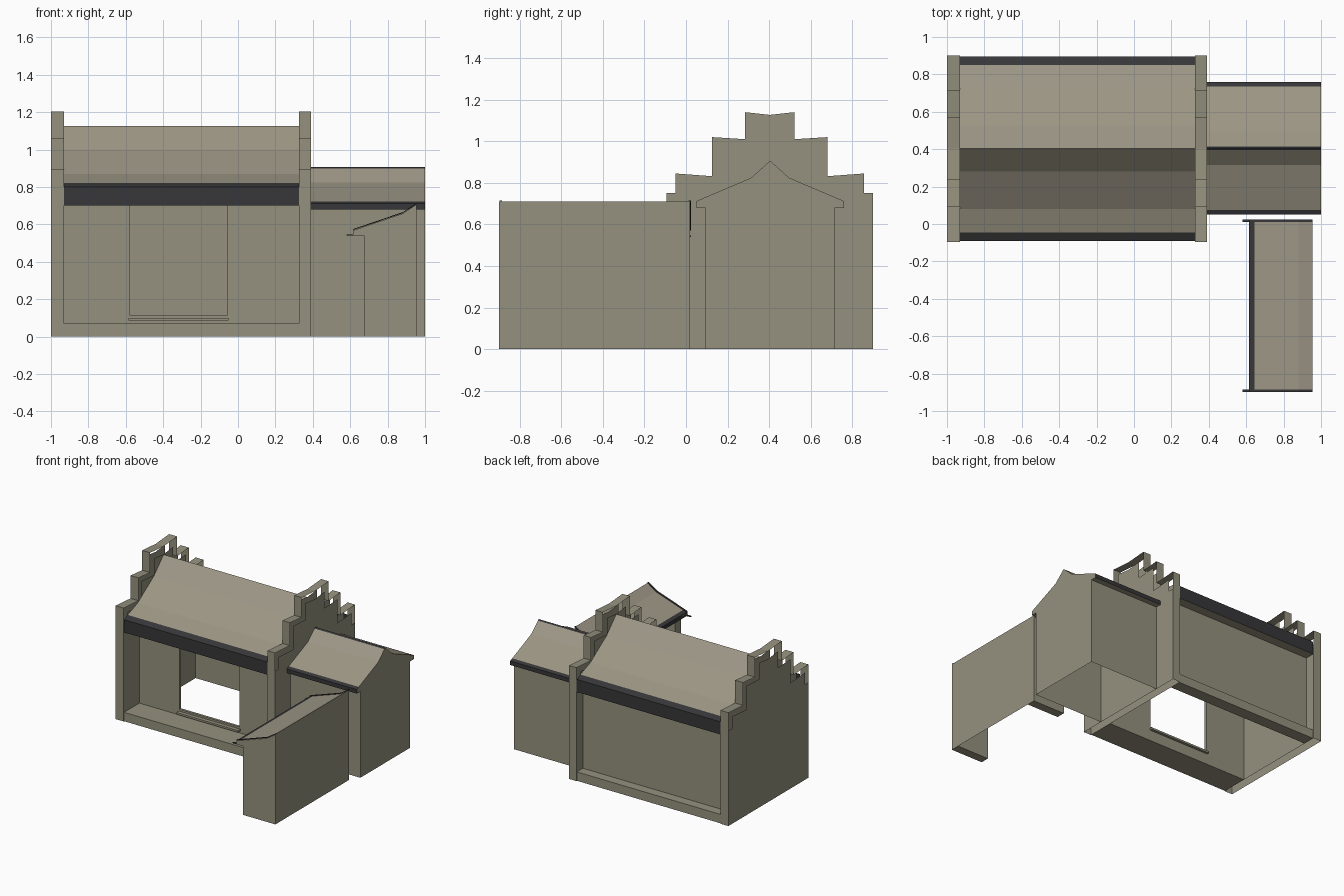
import bpy, bmesh

if "Cube" in bpy.data.objects:
    bpy.data.objects.remove(bpy.data.objects["Cube"])


def material(name, rgb):
    m = bpy.data.materials.new(name)
    m.diffuse_color = (*rgb, 1)
    m.use_nodes = True
    m.node_tree.nodes["Principled BSDF"].inputs["Base Color"].default_value = m.diffuse_color
    return m


MATS = [material("wall_olive", (0.30, 0.285, 0.21)),
        material("roof_tan", (0.335, 0.305, 0.235)),
        material("eave_dark", (0.038, 0.038, 0.041))]
WALL, ROOF, DARK = 0, 1, 2


def prism(name, pts, axis, a, b, mats=WALL, closed=True, caps=(True, True)):
    """Sweep a 2D profile (other axis, z) from a to b along x or y.
    mats is one material or one per profile segment."""
    bm = bmesh.new()
    place = (lambda p, t: (t, p[0], p[1])) if axis == 'x' else (lambda p, t: (p[0], t, p[1]))
    r0 = [bm.verts.new(place(p, a)) for p in pts]
    r1 = [bm.verts.new(place(p, b)) for p in pts]
    n = len(pts)
    for i in range(n if closed else n - 1):
        j = (i + 1) % n
        f = bm.faces.new((r0[i], r0[j], r1[j], r1[i]))
        f.material_index = mats if isinstance(mats, int) else mats[i]
    cap_mat = mats if isinstance(mats, int) else WALL
    for ring, on in zip((r0, r1), caps):
        if on:
            bm.faces.new(ring).material_index = cap_mat
    bmesh.ops.recalc_face_normals(bm, faces=bm.faces)
    me = bpy.data.meshes.new(name)
    bm.to_mesh(me)
    bm.free()
    for m in MATS:
        me.materials.append(m)
    ob = bpy.data.objects.new(name, me)
    bpy.context.collection.objects.link(ob)
    return ob


def box(name, x0, x1, y0, y1, z0, z1, mat=WALL):
    return prism(name, [(x0, z0), (x1, z0), (x1, z1), (x0, z1)], 'y', y0, y1, mat)


def panel(name, pts, x):
    """Flat sheet in the plane x."""
    me = bpy.data.meshes.new(name)
    me.from_pydata([(x, y, z) for y, z in pts], [], [range(len(pts))])
    me.materials.append(MATS[WALL])
    ob = bpy.data.objects.new(name, me)
    bpy.context.collection.objects.link(ob)


def mirrored(half, mid):
    """Half profile ending on the centre line, completed by mirroring."""
    return half + [(2 * mid - y, z) for y, z in reversed(half[:-1])]


MID = 0.403

# Stepped gable walls: side panels inside a wider stepped coping strip
side = mirrored([(-0.095, 0), (-0.095, 0.75), (-0.05, 0.75), (-0.05, 0.845),
                 (0.125, 0.832), (0.125, 1.02), (0.285, 1.01), (0.285, 1.14),
                 (MID, 1.127)], MID)
coping = mirrored([(-0.095, 0), (-0.095, 0.893), (0.09, 0.88), (0.09, 1.06),
                   (0.235, 1.047), (0.235, 1.203), (MID, 1.19)], MID)
for label, x0, x1 in (("left", -1.0, -0.93), ("right", 0.325, 0.39)):
    panel(label + "_gable_outer_panel", side, x0)
    panel(label + "_gable_inner_panel", side, x1)
    prism(label + "_gable_coping", coping, 'x', x0, x1, WALL, False, (False, False))

# Main hall roof with dark eaves and soffits
half = [(0.10, 0.70), (-0.09, 0.70), (-0.09, 0.80), (-0.045, 0.82),
        (0.08, 0.868), (0.28, 1.0), (MID, 1.125)]
seg = [WALL, DARK, DARK, ROOF, ROOF, ROOF]
prism("main_roof", mirrored(half, MID), 'x', -0.93, 0.325, seg + seg[::-1],
      False, (False, False))

# Main hall walls, with the doorway cut into the front
prism("main_front_wall",
      [(-0.93, 0), (0.325, 0), (0.325, 0.70), (-0.055, 0.70), (-0.055, 0.115),
       (-0.58, 0.115), (-0.58, 0.70), (-0.93, 0.70)], 'y', 0.10, 0.12)
box("main_back_wall", -0.93, 0.325, 0.80, 0.82, 0, 0.70)
box("front_base_ledge", -0.93, 0.325, -0.09, 0.10, 0, 0.07)
box("back_base_ledge", -0.93, 0.325, 0.82, 0.895, 0, 0.07)
box("door_sill", -0.585, -0.05, 0.07, 0.14, 0.085, 0.10)

# Side house: walls, eaves and roof in one profile, open underneath
half = [(0.095, 0), (0.095, 0.68), (0.05, 0.68), (0.05, 0.712), (0.075, 0.723),
        (0.315, 0.825), (0.395, 0.898), (0.405, 0.906)]
seg = [WALL, WALL, DARK, DARK, ROOF, ROOF, DARK]
prism("side_house", mirrored(half, 0.405), 'x', 0.39, 1.0, seg + seg[::-1], False)

# Front wing: lean-to roof on a back wall, open towards the courtyard
slope = [(0.615, 0.57), (0.645, 0.58), (0.88, 0.66), (0.955, 0.71)]
prism("wing_roof_and_wall", [(0.675, 0.54), (0.615, 0.54)] + slope + [(0.955, 0)],
      'y', -0.897, 0.02, [WALL, DARK, DARK, ROOF, ROOF, WALL], False, (False, False))
end = [(0.955, 0), (0.675, 0), (0.675, 0.54), (0.615, 0.54)] + \
      [(x, z - 0.002) for x, z in slope]
trim = slope + [(x, z + 0.005) for x, z in reversed(slope)]
for label, y0, y1, t0, t1 in (("front", -0.899, -0.83, -0.9, -0.885),
                              ("rear", -0.05, 0.019, 0.01, 0.025)):
    prism("wing_%s_end_wall" % label, end, 'y', y0, y1)
    prism("wing_%s_roof_trim" % label, trim, 'y', t0 + 0.002, t1, DARK)
    box("wing_%s_eave_tip" % label, 0.58, 0.64, t0 + 0.002, t1, 0.54, 0.546, DARK)
